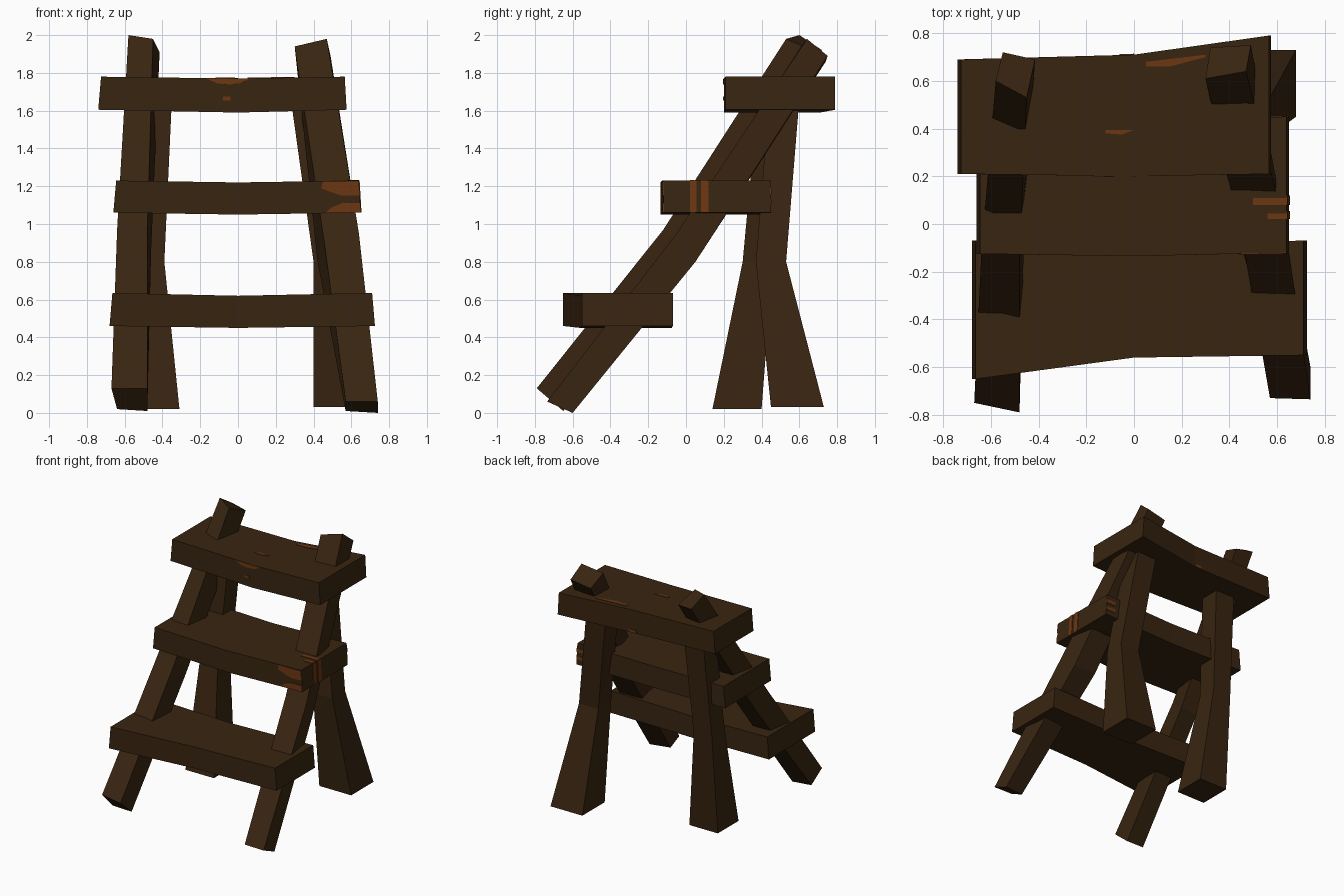
import bpy, bmesh


def material(name, rgb):
    m = bpy.data.materials.new(name)
    m.diffuse_color = (*rgb, 1)
    return m


WOOD = material("dark brown wood", (0.040, 0.018, 0.0055))
RUST = material("orange worn wood", (0.150, 0.038, 0.006))


def finish(name, bm, mat):
    bmesh.ops.recalc_face_normals(bm, faces=bm.faces)
    me = bpy.data.meshes.new(name)
    bm.to_mesh(me)
    bm.free()
    me.materials.append(mat)
    ob = bpy.data.objects.new(name, me)
    bpy.context.collection.objects.link(ob)
    return ob


def loft(name, sections):
    """Join four-cornered sections into a closed beam."""
    bm = bmesh.new()
    rings = [[bm.verts.new(p) for p in s] for s in sections]
    for a, b in zip(rings, rings[1:]):
        for i in range(4):
            j = (i + 1) % 4
            bm.faces.new((a[i], a[j], b[j], b[i]))
    bm.faces.new(rings[0])
    bm.faces.new(rings[-1])
    return finish(name, bm, WOOD)


def plank(name, *stations):
    # station: x at bottom, x at top, y front, y back, z bottom, z top
    loft(name, [[(xb, yf, zb), (xb, yb, zb), (xt, yb, zt), (xt, yf, zt)]
                for xb, xt, yf, yb, zb, zt in stations])


def back_leg(name, *stations):
    # station: x range, y range, z
    loft(name, [[(x0, y0, z), (x1, y0, z), (x1, y1, z), (x0, y1, z)]
                for x0, x1, y0, y1, z in stations])


def patch(name, points, place):
    """Thin plate laid on a plank surface."""
    bm = bmesh.new()
    bm.faces.new([bm.verts.new(place(u, v)) for u, v in points])
    ob = finish(name, bm, RUST)
    mod = ob.modifiers.new("thickness", 'SOLIDIFY')
    mod.thickness = 0.008
    mod.offset = 0


def rect(u0, u1, v0, v1):
    return [(u0, v0), (u1, v0), (u1, v1), (u0, v1)]


# Leaning front rails, bent slightly in the middle
loft("left_rail", [
    [(-0.67, -0.75, 0.13), (-0.48, -0.79, 0.13), (-0.48, -0.65, 0.01), (-0.64, -0.66, 0.02)],
    [(-0.64, -0.12, 0.97), (-0.48, -0.12, 0.97), (-0.46, 0.00, 0.86), (-0.61, 0.00, 0.86)],
    [(-0.58, 0.60, 2.00), (-0.45, 0.53, 1.98), (-0.415, 0.69, 1.91), (-0.55, 0.72, 1.92)]])
loft("right_rail", [
    [(0.57, -0.73, 0.06), (0.74, -0.735, 0.06), (0.74, -0.60, 0.00), (0.57, -0.62, 0.01)],
    [(0.45, -0.04, 0.95), (0.64, -0.05, 0.95), (0.62, 0.05, 0.80), (0.42, 0.05, 0.81)],
    [(0.30, 0.61, 1.94), (0.47, 0.64, 1.98), (0.49, 0.75, 1.89), (0.32, 0.74, 1.86)]])

# Back legs, flared towards the floor
back_leg("left_back_leg", (-0.56, -0.31, 0.14, 0.40, 0.02),
         (-0.55, -0.39, 0.30, 0.46, 0.80), (-0.52, -0.35, 0.38, 0.54, 1.66))
back_leg("right_back_leg", (0.40, 0.68, 0.45, 0.73, 0.03),
         (0.40, 0.57, 0.37, 0.53, 0.80), (0.28, 0.45, 0.44, 0.60, 1.66))

# Three step planks
plank("bottom_step", (-0.68, -0.665, -0.65, -0.07, 0.46, 0.635),
      (0, 0, -0.56, -0.075, 0.45, 0.62), (0.725, 0.71, -0.55, -0.07, 0.46, 0.635))
plank("middle_step", (-0.66, -0.645, -0.125, 0.45, 1.06, 1.23),
      (0, 0, -0.135, 0.44, 1.05, 1.22), (0.65, 0.64, -0.12, 0.45, 1.06, 1.23))
plank("top_step", (-0.74, -0.725, 0.21, 0.69, 1.605, 1.78),
      (0, 0, 0.20, 0.71, 1.59, 1.77), (0.575, 0.565, 0.21, 0.79, 1.605, 1.78))

# Worn streaks at the right end of the middle step
mid_front = lambda x, z: (x, -0.135 + 0.015 * x / 0.65, z)
patch("middle_front_wear_upper", [(0.44, 1.19), (0.45, 1.225), (0.64, 1.225), (0.645, 1.15),
      (0.55, 1.15), (0.49, 1.17)], mid_front)
patch("middle_front_wear_lower", [(0.46, 1.06), (0.50, 1.09), (0.55, 1.11), (0.648, 1.11),
      (0.65, 1.06)], mid_front)
for i, (y0, y1) in enumerate([(0.02, 0.055), (0.08, 0.12)]):
    patch(f"middle_end_wear_{i}", rect(y0, y1, 1.06, 1.23),
          lambda y, z: (0.65 - 0.01 * (z - 1.06) / 0.17, y, z))
    patch(f"middle_top_wear_{i}", [(0.50 + 0.06 * (1 - i), y0), (0.64, y0), (0.64, y1 - 0.01),
          (0.50 + 0.06 * (1 - i), y1 - 0.01)], lambda x, y: (x, y, 1.22 + 0.01 * x / 0.64))
    patch(f"middle_back_wear_{i}", rect(0.56, 0.645, 1.10 + i * 0.06, 1.13 + i * 0.06),
          lambda x, z: (x, 0.44 + 0.01 * x / 0.65, z))

# Worn streaks on the top step
top_front = lambda x, z: (x, 0.20 + 0.01 * abs(x) / 0.6, z)
patch("top_front_wear", [(-0.17, 1.77), (-0.11, 1.745), (-0.05, 1.738), (0.01, 1.745),
      (0.06, 1.768)], top_front)
patch("top_front_spot", rect(-0.08, -0.04, 1.655, 1.675), top_front)
top_face = lambda x, y: (x, y, 1.77 + 0.01 * abs(x) / 0.6)
patch("top_wear_streak", [(0.05, 0.66), (0.15, 0.66), (0.30, 0.70), (0.30, 0.71), (0.05, 0.68)],
      top_face)
patch("top_wear_spot", [(-0.12, 0.38), (-0.05, 0.375), (0.0, 0.395), (-0.12, 0.395)], top_face)
patch("top_back_wear", rect(-0.06, 0.0, 1.593, 1.615), lambda x, z: (x, 0.71 + 0.03 * x, z))
